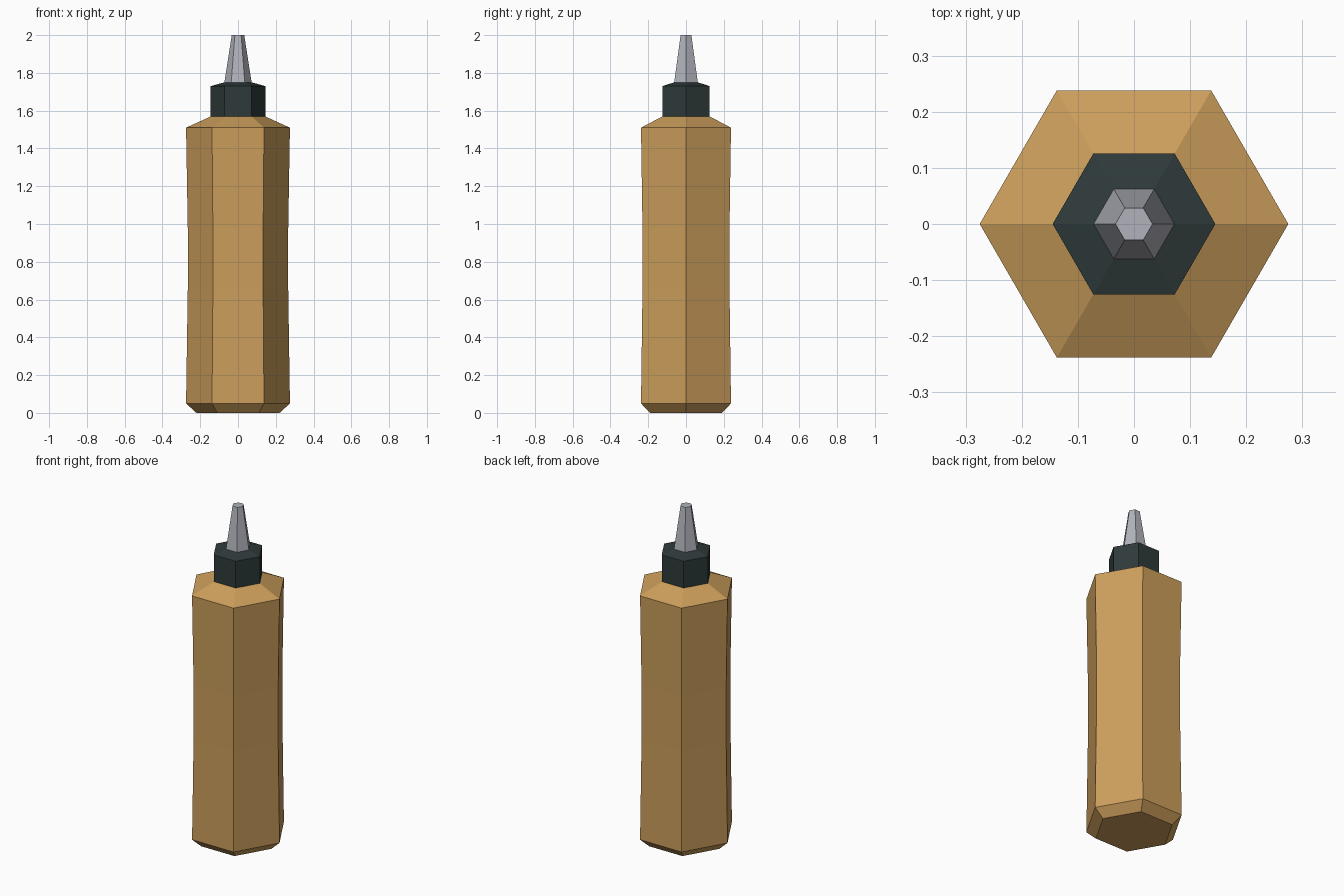
import bpy, bmesh, math

if "Cube" in bpy.data.objects:
    bpy.data.objects.remove(bpy.data.objects["Cube"])


def material(name, rgb):
    m = bpy.data.materials.new(name)
    m.diffuse_color = (*rgb, 1)
    m.use_nodes = True
    m.node_tree.nodes["Principled BSDF"].inputs["Base Color"].default_value = m.diffuse_color
    return m


def hex_lathe(name, profile, mat, sides=6):
    """Stack hexagonal rings from (radius, z) pairs and cap both ends."""
    bm = bmesh.new()
    rings = []
    for r, z in profile:
        rings.append([bm.verts.new((r * math.cos(math.tau * i / sides),
                                    r * math.sin(math.tau * i / sides), z))
                      for i in range(sides)])
    for a, b in zip(rings, rings[1:]):
        for i in range(sides):
            j = (i + 1) % sides
            bm.faces.new((a[i], a[j], b[j], b[i]))
    bm.faces.new(rings[0][::-1])
    bm.faces.new(rings[-1])
    bmesh.ops.recalc_face_normals(bm, faces=bm.faces)
    me = bpy.data.meshes.new(name)
    bm.to_mesh(me)
    bm.free()
    me.materials.append(mat)
    ob = bpy.data.objects.new(name, me)
    bpy.context.collection.objects.link(ob)
    return ob


amber = material("amber_brown", (0.60, 0.34, 0.105))
dark = material("dark_slate", (0.028, 0.042, 0.042))
grey = material("light_grey", (0.44, 0.45, 0.50))

# Bottle body: chamfered foot, slightly pinched waist, sloped shoulder
hex_lathe("bottle_body", [(0.22, 0), (0.275, 0.05), (0.266, 0.65),
                          (0.266, 0.98), (0.275, 1.51), (0.143, 1.57)], amber)
# Screw cap
hex_lathe("screw_cap", [(0.145, 1.57), (0.145, 1.73), (0.072, 1.75)], dark)
# Tapered nozzle
hex_lathe("nozzle", [(0.072, 1.75), (0.033, 2.0)], grey)
